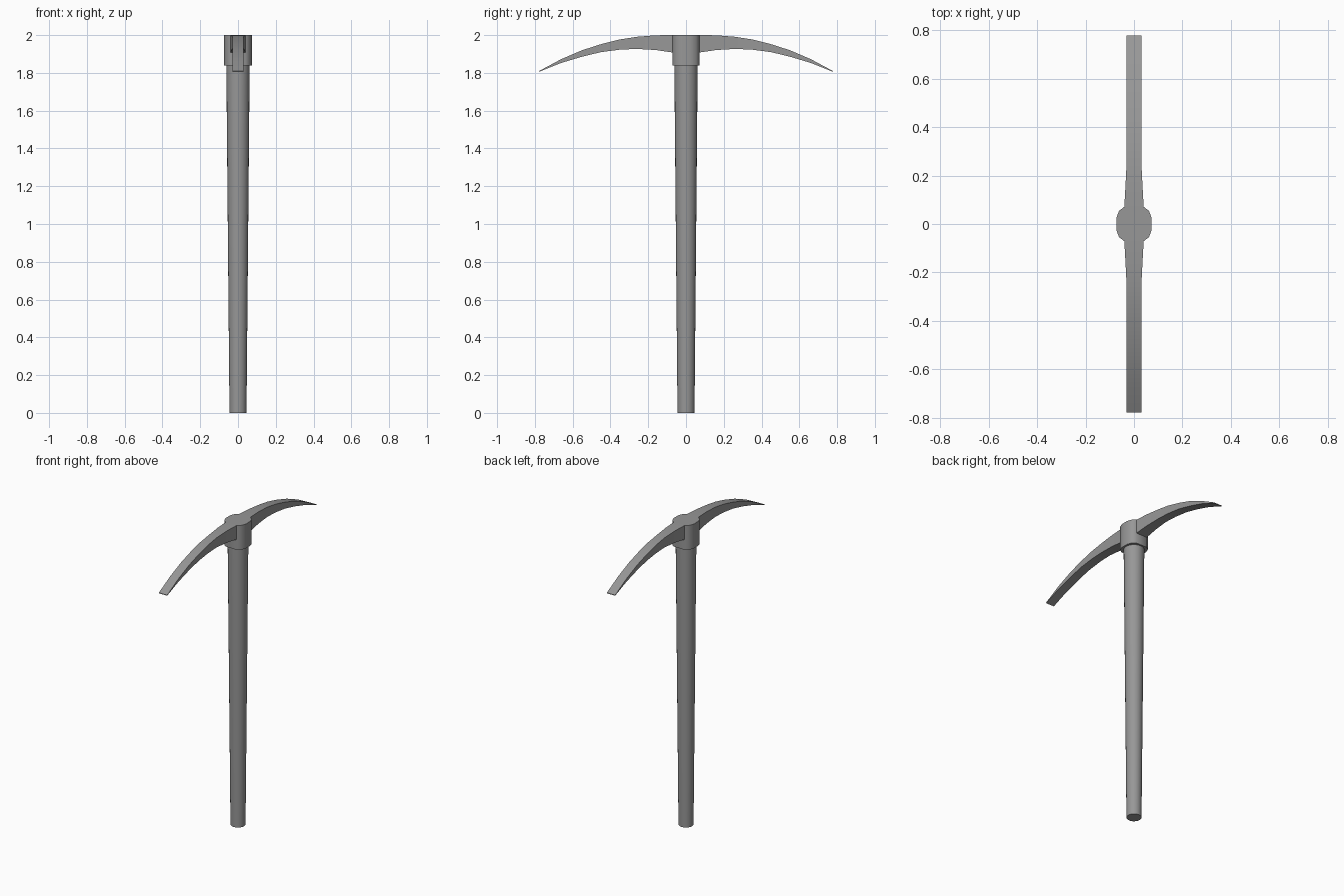
import bpy, bmesh, math

if "Cube" in bpy.data.objects:
    bpy.data.objects.remove(bpy.data.objects["Cube"])

metal = bpy.data.materials.new("dark_grey")
metal.diffuse_color = (0.31, 0.31, 0.31, 1)
metal.use_nodes = True
metal.node_tree.nodes["Principled BSDF"].inputs["Base Color"].default_value = metal.diffuse_color


def make_object(name, bm):
    bmesh.ops.recalc_face_normals(bm, faces=bm.faces)
    mesh = bpy.data.meshes.new(name)
    bm.to_mesh(mesh)
    bm.free()
    mesh.materials.append(metal)
    obj = bpy.data.objects.new(name, mesh)
    bpy.context.collection.objects.link(obj)
    return obj


def smooth(obj, degrees):
    bpy.ops.object.select_all(action='DESELECT')
    obj.select_set(True)
    bpy.context.view_layer.objects.active = obj
    bpy.ops.object.shade_smooth_by_angle(angle=math.radians(degrees))


def loft(bm, rings):
    loops = [[bm.verts.new(p) for p in ring] for ring in rings]
    for a, b in zip(loops, loops[1:]):
        for i in range(len(a)):
            j = (i + 1) % len(a)
            bm.faces.new((a[i], a[j], b[j], b[i]))
    return loops


# Tapered round handle, running up into the collar
bm = bmesh.new()
rings = [[(r * math.cos(math.tau * i / 24), r * math.sin(math.tau * i / 24), z)
          for i in range(24)] for r, z in ((0.045, 0), (0.062, 1.86))]
for loop in loft(bm, rings):
    bm.faces.new(loop)
smooth(make_object("handle", bm), 40)

# Collar with rounded cheeks and flat ends where the arms join
quarter = [(0.073, 0.025), (0.062, 0.054), (0.04, 0.071)]
half = quarter + [(-x, y) for x, y in reversed(quarter)]
outline = half + [(-x, -y) for x, y in reversed(half)][::-1]
bm = bmesh.new()
for loop in loft(bm, [[(x, y, z) for x, y in outline] for z in (1.84, 2.0)]):
    bm.faces.new(loop)
smooth(make_object("collar", bm), 45)

# Curved arms ending in a chisel edge: y, upper z, lower z, half width
stations = [(0.071, 2.0, 1.908, 0.04), (0.16, 1.999, 1.921, 0.035),
            (0.26, 1.991, 1.927, 0.03), (0.35, 1.977, 1.923, 0.03),
            (0.45, 1.952, 1.91, 0.03), (0.55, 1.92, 1.886, 0.03),
            (0.66, 1.873, 1.853, 0.03), (0.778, 1.81, 1.806, 0.03)]
bm = bmesh.new()
loops = loft(bm, [[(-w, y, t), (w, y, t), (w, y, b), (-w, y, b)]
                  for y, t, b, w in stations])
bm.faces.new(loops[-1])
arms = make_object("pick_arms", bm)
smooth(arms, 30)
mirror = arms.modifiers.new("both_sides", 'MIRROR')
mirror.use_axis = (False, True, False)
mirror.use_mirror_merge = False
